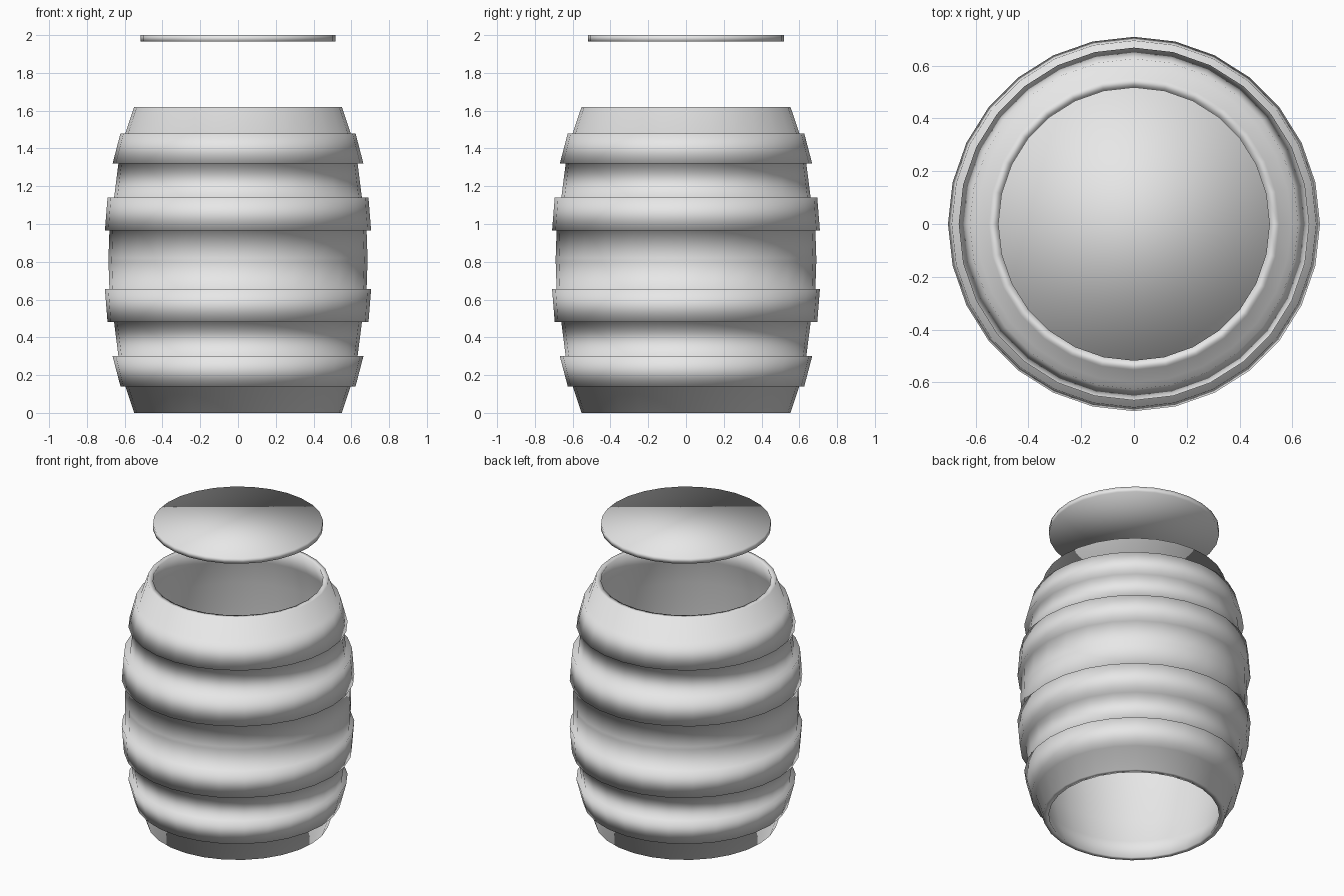
import bpy, bmesh, math

cube = bpy.data.objects.get("Cube")
if cube:
    bpy.data.objects.remove(cube, do_unlink=True)

SIDES = 28
MID = 0.81          # mid height of the barrel
X_SCALE = 0.994     # very slightly narrower across x

grey = bpy.data.materials.new("plain grey")
grey.use_nodes = True
grey.diffuse_color = (0.8, 0.8, 0.8, 1)
grey.node_tree.nodes["Principled BSDF"].inputs["Base Color"].default_value = (0.8, 0.8, 0.8, 1)


def lathe(name, profile, closed):
    """Spin a (radius, z) profile; close it into a tube or cap both ends."""
    bm = bmesh.new()
    rings = []
    for r, z in profile:
        ring = []
        for i in range(SIDES):
            a = 2 * math.pi * i / SIDES
            ring.append(bm.verts.new((X_SCALE * r * math.cos(a), r * math.sin(a), z)))
        rings.append(ring)
    pairs = list(zip(rings, rings[1:]))
    if closed:
        pairs.append((rings[-1], rings[0]))
    else:
        bm.faces.new(rings[0])
        bm.faces.new(rings[-1])
    for low, high in pairs:
        for i in range(SIDES):
            j = (i + 1) % SIDES
            bm.faces.new((low[i], low[j], high[j], high[i]))
    bmesh.ops.recalc_face_normals(bm, faces=bm.faces)
    for f in bm.faces:
        f.smooth = True
    mesh = bpy.data.meshes.new(name)
    bm.to_mesh(mesh)
    bm.free()
    mesh.materials.append(grey)
    obj = bpy.data.objects.new(name, mesh)
    bpy.context.collection.objects.link(obj)
    return obj


def mirrored(half):
    """Complete an upper half profile with its reflection below mid height."""
    return [(r, 2 * MID - z) for r, z in reversed(half)] + half


# Barrel: stave wall with four raised hoops, open at both ends
outer_half = [
    (0.69, 0.82), (0.685, 0.965), (0.709, 0.965), (0.695, 1.14),
    (0.66, 1.14), (0.637, 1.32), (0.668, 1.32), (0.626, 1.48),
    (0.60, 1.48), (0.553, 1.62),
]
inner_half = [(0.655, 0.82), (0.65, 0.965), (0.625, 1.14), (0.60, 1.32), (0.565, 1.48), (0.518, 1.62)]
lathe("barrel", mirrored(outer_half) + mirrored(inner_half)[::-1], True)

# Lid: thin disc floating above the opening
lathe("lid", [(0.518, 1.965), (0.518, 2.0)], False)
